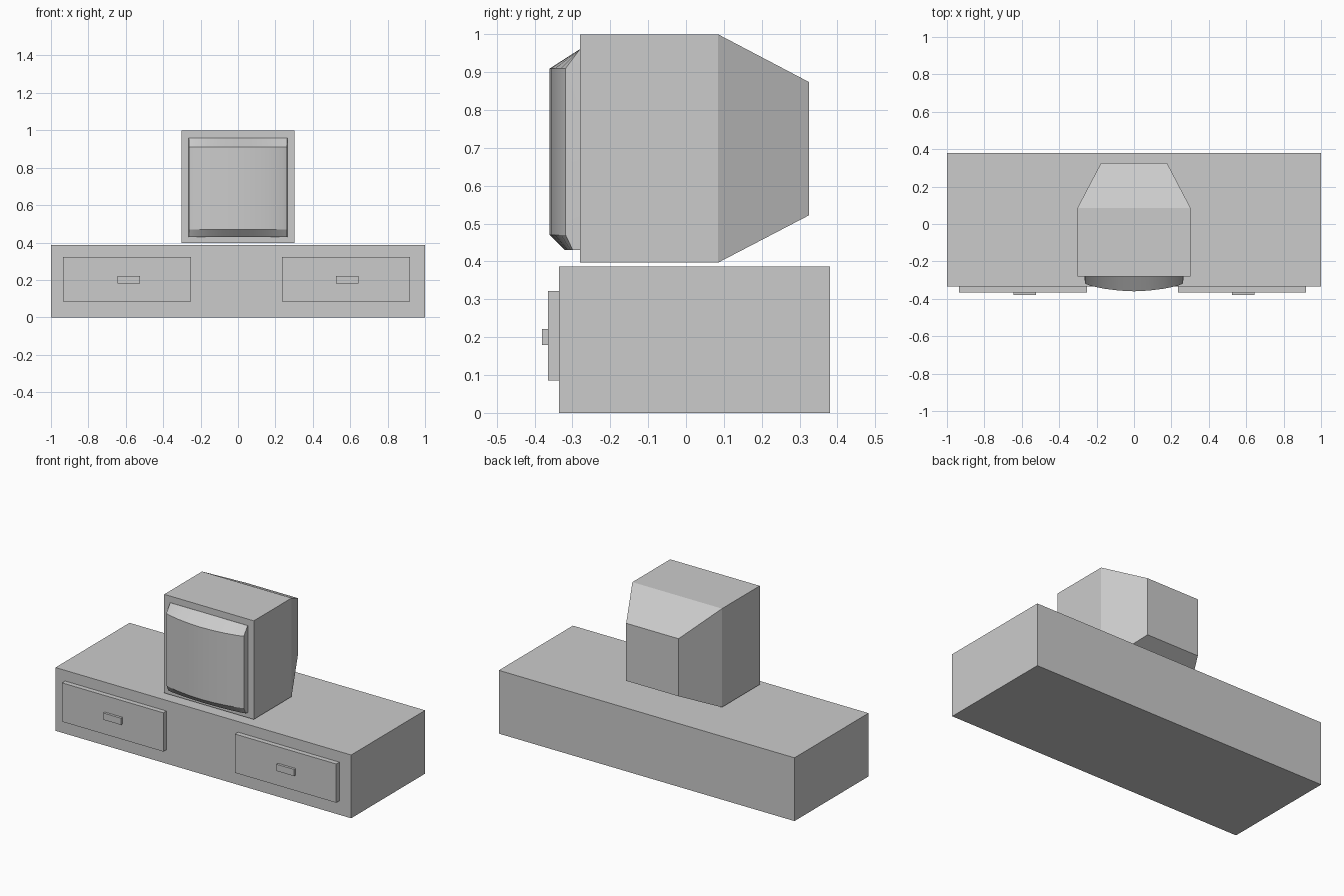
import bpy, bmesh, math

if "Cube" in bpy.data.objects:
    bpy.data.objects.remove(bpy.data.objects["Cube"])


def make_object(name, bm):
    bmesh.ops.recalc_face_normals(bm, faces=bm.faces)
    mesh = bpy.data.meshes.new(name)
    bm.to_mesh(mesh)
    bm.free()
    obj = bpy.data.objects.new(name, mesh)
    bpy.context.collection.objects.link(obj)
    bpy.ops.object.select_all(action='DESELECT')
    obj.select_set(True)
    bpy.context.view_layer.objects.active = obj
    bpy.ops.object.shade_smooth_by_angle(angle=math.radians(25))
    return obj


def box(name, x, y, z):
    bm = bmesh.new()
    bmesh.ops.create_cube(bm, size=1)
    for v in bm.verts:
        for i, (lo, hi) in enumerate((x, y, z)):
            v.co[i] = hi if v.co[i] > 0 else lo
    return make_object(name, bm)


# Low cabinet
box("cabinet", (-1, 1), (-0.335, 0.38), (0, 0.387))

# Drawer fronts and handles
for side, x0, x1, h in (("left", -0.935, -0.25, -0.585), ("right", 0.235, 0.92, 0.585)):
    box(side + "_drawer", (x0, x1), (-0.365, -0.335), (0.085, 0.322))
    box(side + "_handle", (h - 0.06, h + 0.06), (-0.38, -0.365), (0.18, 0.221))

# Television casing: square sections lofted front to back
bm = bmesh.new()
rings = []
for y, half_x, z0, z1 in ((-0.28, 0.303, 0.397, 1.0),
                          (0.085, 0.303, 0.397, 1.0),
                          (0.325, 0.177, 0.522, 0.874)):
    rings.append([bm.verts.new((sx * half_x, y, z))
                  for sx, z in ((-1, z0), (1, z0), (1, z1), (-1, z1))])
for a, b in zip(rings, rings[1:]):
    for i in range(4):
        j = (i + 1) % 4
        bm.faces.new((a[i], a[j], b[j], b[i]))
bm.faces.new(rings[0])
bm.faces.new(rings[-1])
make_object("television_casing", bm)

# Bulging screen: depth is a horizontal arc scaled by a vertical profile
half = [(0.265, 0), (0.262, 0.038), (0.235, 0.05), (0.16, 0.066), (0.08, 0.076)]
columns = [(-x, d) for x, d in half] + [(0, 0.08)] + [(x, d) for x, d in reversed(half)]
rows = [(0.43, 0), (0.43, 0.5), (0.47, 1), (0.91, 1), (0.96, 0.02), (0.96, 0)]
bm = bmesh.new()
grid = [[bm.verts.new((x, -0.28 - d * p, z)) for x, d in columns] for z, p in rows]
for r0, r1 in zip(grid, grid[1:]):
    for i in range(len(columns) - 1):
        bm.faces.new((r0[i], r0[i + 1], r1[i + 1], r1[i]))
bmesh.ops.remove_doubles(bm, verts=bm.verts, dist=0.0001)
make_object("screen", bm)
